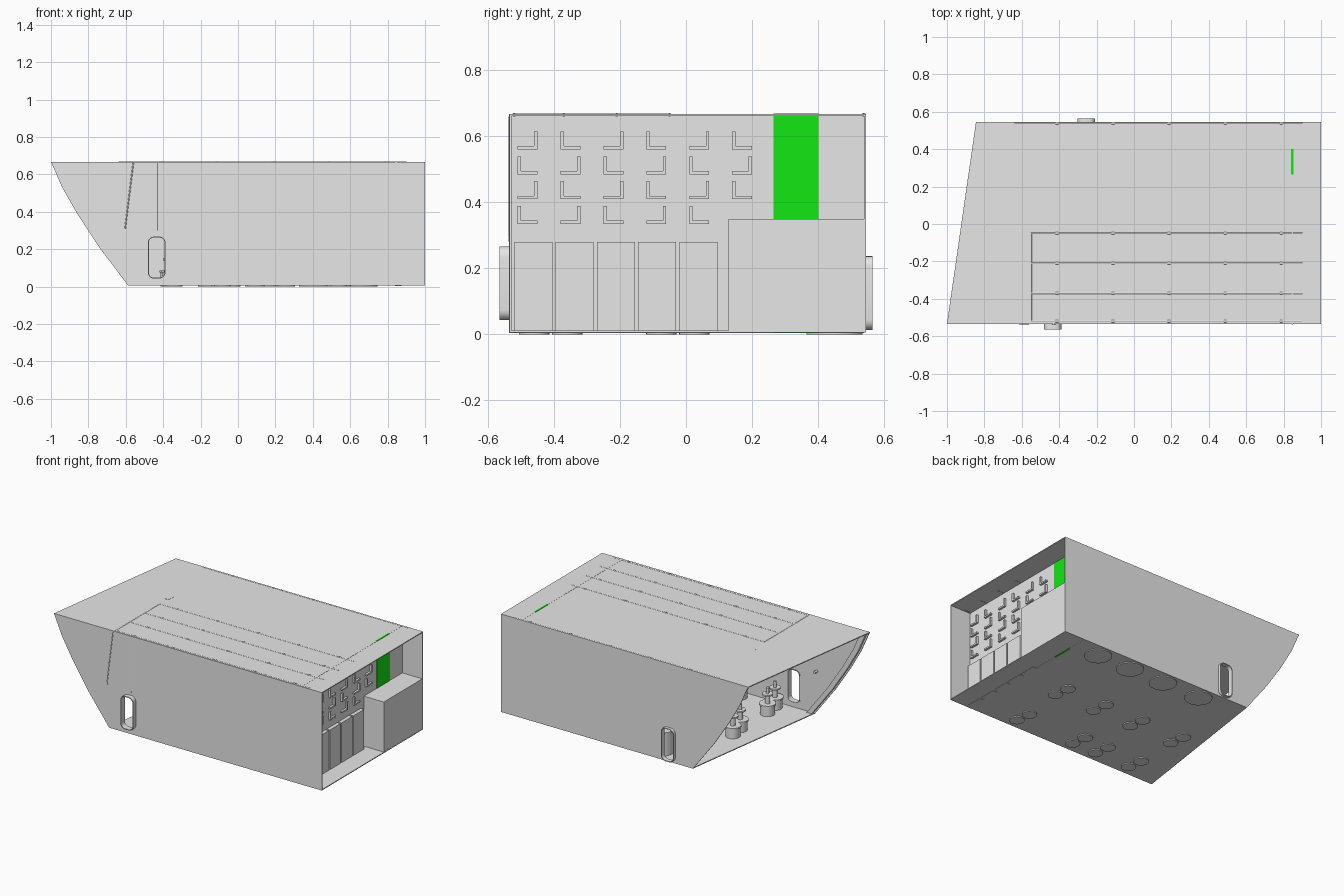
import bpy, bmesh, math
from mathutils import Vector

cube = bpy.data.objects.get("Cube")
if cube:
    bpy.data.objects.remove(cube, do_unlink=True)


def material(name, rgb):
    m = bpy.data.materials.new(name)
    m.use_nodes = True
    m.diffuse_color = (*rgb, 1)
    m.node_tree.nodes["Principled BSDF"].inputs["Base Color"].default_value = (*rgb, 1)
    return m


GREY = material("light_grey", (0.8, 0.8, 0.8))
GREEN = material("bright_green", (0.007, 0.8, 0.007))


def finish(name, bm, mat=GREY):
    bmesh.ops.recalc_face_normals(bm, faces=bm.faces)
    mesh = bpy.data.meshes.new(name)
    bm.to_mesh(mesh)
    bm.free()
    obj = bpy.data.objects.new(name, mesh)
    bpy.context.collection.objects.link(obj)
    mesh.materials.append(mat)
    return obj


def prism(name, outline, axis, a, b, mat=GREY):
    """Extrude a flat outline from a to b along y or z."""
    bm = bmesh.new()
    place = (lambda u, v: (u, a, v)) if axis == "y" else (lambda u, v: (u, v, a))
    face = bm.faces.new([bm.verts.new(place(u, v)) for u, v in outline])
    moved = bmesh.ops.extrude_face_region(bm, geom=[face])["geom"]
    shift = Vector((0, b - a, 0) if axis == "y" else (0, 0, b - a))
    bmesh.ops.translate(bm, vec=shift, verts=[g for g in moved if isinstance(g, bmesh.types.BMVert)])
    return finish(name, bm, mat)


def box(name, x0, x1, y0, y1, z0, z1, mat=GREY):
    return prism(name, [(x0, y0), (x1, y0), (x1, y1), (x0, y1)], "z", z0, z1, mat)


def add_rod(bm, p, q, r, sides=12):
    p, q = Vector(p), Vector(q)
    d = q - p
    made = bmesh.ops.create_cone(bm, cap_ends=True, segments=sides, radius1=r, radius2=r, depth=d.length)
    turn = Vector((0, 0, 1)).rotation_difference(d).to_matrix()
    bmesh.ops.rotate(bm, matrix=turn, verts=made["verts"])
    bmesh.ops.translate(bm, vec=(p + q) / 2, verts=made["verts"])


def smooth(obj):
    bpy.ops.object.select_all(action="DESELECT")
    obj.select_set(True)
    bpy.context.view_layer.objects.active = obj
    bpy.ops.object.shade_smooth_by_angle(angle=math.radians(40))


def cut(obj, cutter):
    mod = obj.modifiers.new("opening", "BOOLEAN")
    mod.object, mod.solver = cutter, "EXACT"
    bpy.context.view_layer.objects.active = obj
    bpy.ops.object.modifier_apply(modifier=mod.name)


def rounded(cx, cz, w, h, r):
    pts = []
    for i, (sx, sz) in enumerate([(1, 1), (-1, 1), (-1, -1), (1, -1)]):
        for k in range(7):
            t = math.radians(i * 90 + k * 15)
            pts.append((cx + sx * (w / 2 - r) + r * math.cos(t),
                        cz + sz * (h / 2 - r) + r * math.sin(t)))
    return pts


# Hull shell: raked open bow, walls, roof and floor
FRONT, BACK, RAKE = -0.535, 0.545, 0.155
TOP, BASE, T = 0.667, 0.006, 0.006
BOW = [(-1, TOP), (-0.94, 0.53), (-0.86, 0.39), (-0.745, 0.214), (-0.588, BASE)]


def side(shift):
    return [(x + shift, z) for x, z in BOW] + [(1, BASE), (1, TOP)]


front_wall = prism("front_wall", side(0), "y", FRONT, FRONT + T)
back_wall = prism("back_wall", side(RAKE), "y", BACK - T, BACK)


def deck(name, x, z0, z1):
    prism(name, [(x, FRONT), (1, FRONT), (1, BACK), (x + RAKE, BACK)], "z", z0, z1)


deck("roof", BOW[0][0], TOP - T, TOP)
deck("floor", BOW[-1][0], BASE, BASE + T)

# Bow rib along the inside of the front wall
rib = [(x + 0.012, z) for x, z in BOW] + [(x + 0.05, z) for x, z in reversed(BOW)]
prism("bow_rib", rib, "y", FRONT + T, FRONT + 0.025)

# Rounded doorways with projecting frames
for label, wall, cx, cz, y0, y1 in [("front", front_wall, -0.435, 0.155, -0.565, -0.525),
                                    ("back", back_wall, -0.255, 0.125, 0.535, 0.565)]:
    cutter = prism("door_cutter", rounded(cx, cz, 0.084, 0.214, 0.028), "y", y0 - 0.05, y1 + 0.05)
    cutter.hide_render = True
    frame = prism(label + "_door_frame", rounded(cx, cz, 0.094, 0.224, 0.032), "y", y0, y1)
    for target in (wall, frame):
        cut(target, cutter)
    smooth(frame)
    bpy.data.objects.remove(cutter, do_unlink=True)

# Stern bulkhead with a green strip and a box in the recess
box("bulkhead", 0.842, 0.85, FRONT - 0.001, BACK - T, BASE - 0.001, TOP + 0.001)
box("green_strip", 0.84, 0.852, 0.265, 0.402, 0.004, TOP + 0.002, GREEN)
box("stern_box", 0.84, 0.999, 0.128, 0.54, BASE + 0.002, 0.35)

# Lockers along the foot of the bulkhead
for i in range(5):
    y = -0.52 + i * 0.125
    box("locker", 0.845, 0.875, y, y + 0.115, 0.004, 0.28)

# Angle brackets above the lockers
bm = bmesh.new()
for col in range(6):
    for row in range(4):
        y, z = -0.48 + col * 0.13, 0.34 + row * 0.075
        if y > 0.1 and z < 0.4:
            continue
        flip = 1 if (col + row) % 2 else -1
        for dy, dz, w, h in [(0, 0, 0.06, 0.01), (0.025 * flip, 0.024, 0.01, 0.05)]:
            made = bmesh.ops.create_cube(bm, size=1)["verts"]
            bmesh.ops.scale(bm, vec=(0.016, w, h), verts=made)
            bmesh.ops.translate(bm, vec=(0.856, y + dy, z + dz), verts=made)
finish("wall_brackets", bm)

# Pipes let into the roof, with couplings
ROOF_PIPE = TOP - 0.003
bm = bmesh.new()
for y, x0 in [(-0.52, -0.55), (-0.37, -0.55), (-0.21, -0.55), (-0.05, -0.55), (0.538, -0.64)]:
    add_rod(bm, (x0, y, ROOF_PIPE), (0.9, y, ROOF_PIPE), 0.005)
    for k in range(5):
        x = -0.42 + k * 0.3
        add_rod(bm, (x, y, ROOF_PIPE), (x + 0.015, y, ROOF_PIPE), 0.007)
add_rod(bm, (-0.55, -0.52, ROOF_PIPE), (-0.55, -0.05, ROOF_PIPE), 0.005)
smooth(finish("roof_pipes", bm))

# Pipes down the front wall
bm = bmesh.new()
WALL_PIPE = FRONT + 0.002
for top, foot in [((-0.56, 0.66), (-0.605, 0.3)), ((-0.43, 0.66), (-0.43, 0.29))]:
    add_rod(bm, (top[0], WALL_PIPE, top[1]), (foot[0], WALL_PIPE, foot[1]), 0.004)
    add_rod(bm, (foot[0], FRONT - 0.002, foot[1]), (foot[0], FRONT + 0.03, foot[1]), 0.009)
smooth(finish("wall_pipes", bm))

# Small hatch ring on the roof
ring = prism("roof_ring", [(-0.555 + 0.022 * math.cos(k * math.pi / 12), 0.06 + 0.034 * math.sin(k * math.pi / 12))
                           for k in range(24)], "z", TOP - 0.012, TOP + 0.001)
smooth(ring)

# Pump pots and tanks standing through the floor
def turned(name, x, y, steps):
    bm = bmesh.new()
    for r, z0, z1 in steps:
        add_rod(bm, (x, y, z0), (x, y, z1), r, 24)
    smooth(finish(name, bm))


POT = [(0.046, 0, 0.075), (0.052, 0.075, 0.085), (0.016, 0.085, 0.14), (0.034, 0.14, 0.15), (0.01, 0.15, 0.19)]
TANK = [(0.085, 0, 0.16), (0.092, 0.16, 0.172), (0.02, 0.172, 0.23)]
for y, xs in [(-0.025, (0.55, 0.25, -0.04, -0.36)), (-0.41, (0.53, 0.09, -0.09, -0.35))]:
    for x in xs:
        for d in (-0.05, 0.05):
            turned("pump_pot", x - d * 0.15, y + d, POT)
for x in (0.66, 0.41, 0.15, -0.13):
    turned("tank", x, 0.45, TANK)
